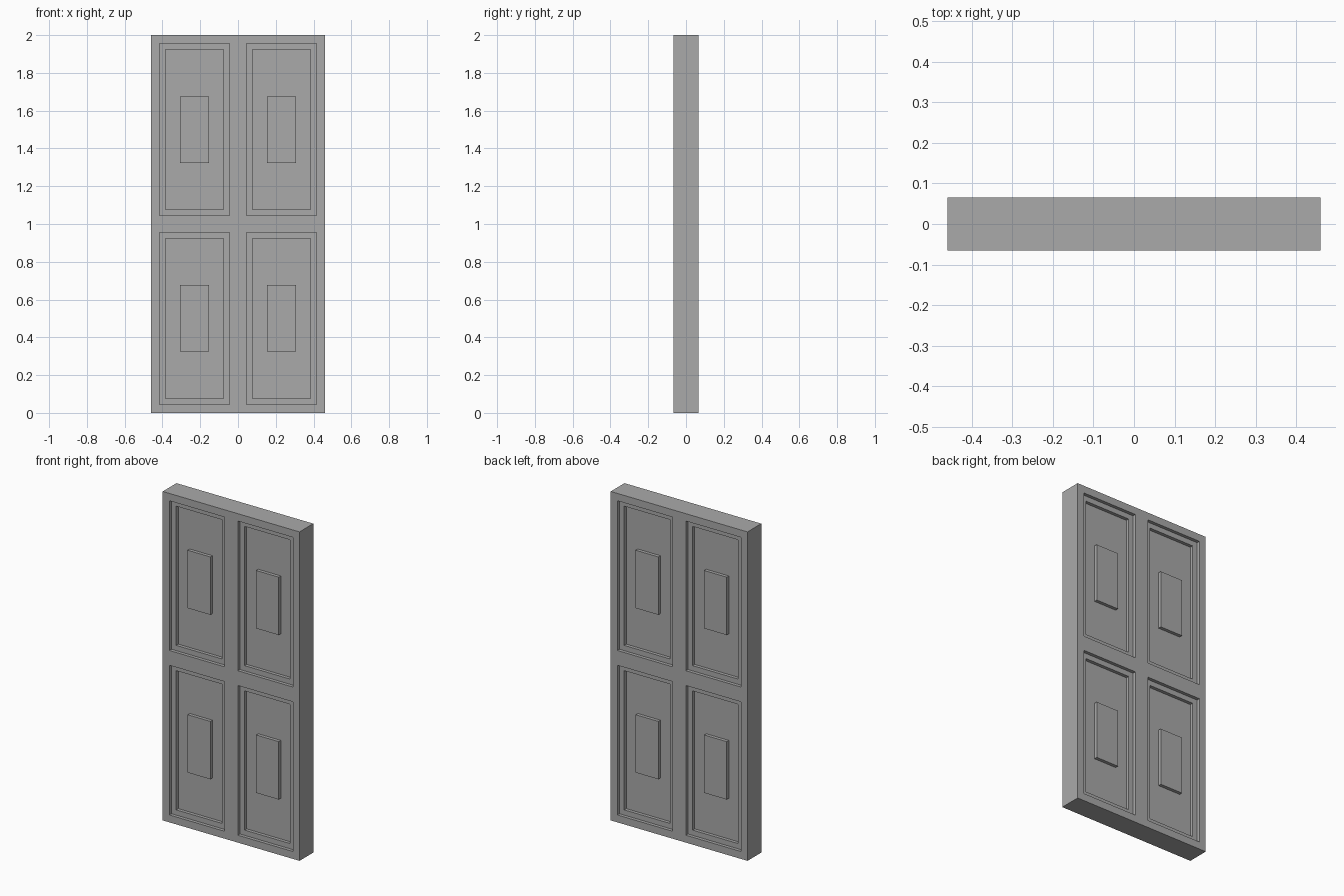
import bpy
import bmesh
from mathutils import Vector

WIDTH, DEPTH, HEIGHT = 0.92, 0.132, 2.0
STEP = 0.02            # depth of every recess and of the raised field
RIM = 0.045            # ledge width, and margin around each panel
FIELD = (0.152, 0.352)  # width and height of the raised field

if "Cube" in bpy.data.objects:
    bpy.data.objects.remove(bpy.data.objects["Cube"], do_unlink=True)

grey = bpy.data.materials.new("mid grey")
grey.use_nodes = True
colour = (0.4, 0.4, 0.4, 1)
grey.diffuse_color = colour
grey.node_tree.nodes["Principled BSDF"].inputs["Base Color"].default_value = colour


def push(bm, faces, distance):
    """Extrude each face straight along its normal and return the new caps."""
    caps = bmesh.ops.extrude_discrete_faces(bm, faces=faces)["faces"]
    for cap in caps:
        cap.normal_update()
        bmesh.ops.translate(bm, verts=cap.verts[:], vec=cap.normal * distance)
    return caps


# Slab
bm = bmesh.new()
bmesh.ops.create_cube(bm, size=1)
bmesh.ops.scale(bm, vec=(WIDTH, DEPTH, HEIGHT), verts=bm.verts)
bmesh.ops.translate(bm, vec=(0, 0, HEIGHT / 2), verts=bm.verts)

# Cut lines for stiles and rails
for axis, middle, half in ((Vector((1, 0, 0)), 0, WIDTH / 2),
                           (Vector((0, 0, 1)), HEIGHT / 2, HEIGHT / 2)):
    for offset in (RIM - half, -RIM, RIM, half - RIM):
        bmesh.ops.bisect_plane(bm, geom=bm.verts[:] + bm.edges[:] + bm.faces[:],
                               plane_co=axis * (middle + offset), plane_no=axis)

# Four panels on the front and four on the back
bm.normal_update()
panels = [f for f in bm.faces if abs(f.normal.y) > 0.9
          and f.calc_area() > 0.2]

# Stepped recess
panels = push(bm, panels, -STEP)
bmesh.ops.inset_individual(bm, faces=panels, thickness=RIM)
panels = push(bm, panels, -STEP)

# Raised field in the middle of each panel
bmesh.ops.inset_individual(bm, faces=panels, thickness=RIM)
for f in panels:
    centre = f.calc_center_median()
    for v in f.verts:
        v.co.x = centre.x + (FIELD[0] if v.co.x > centre.x else -FIELD[0]) / 2
        v.co.z = centre.z + (FIELD[1] if v.co.z > centre.z else -FIELD[1]) / 2
push(bm, panels, STEP)

bmesh.ops.recalc_face_normals(bm, faces=bm.faces[:])
mesh = bpy.data.meshes.new("panel_door")
bm.to_mesh(mesh)
bm.free()
mesh.materials.append(grey)
door = bpy.data.objects.new("panel_door", mesh)
bpy.context.collection.objects.link(door)
